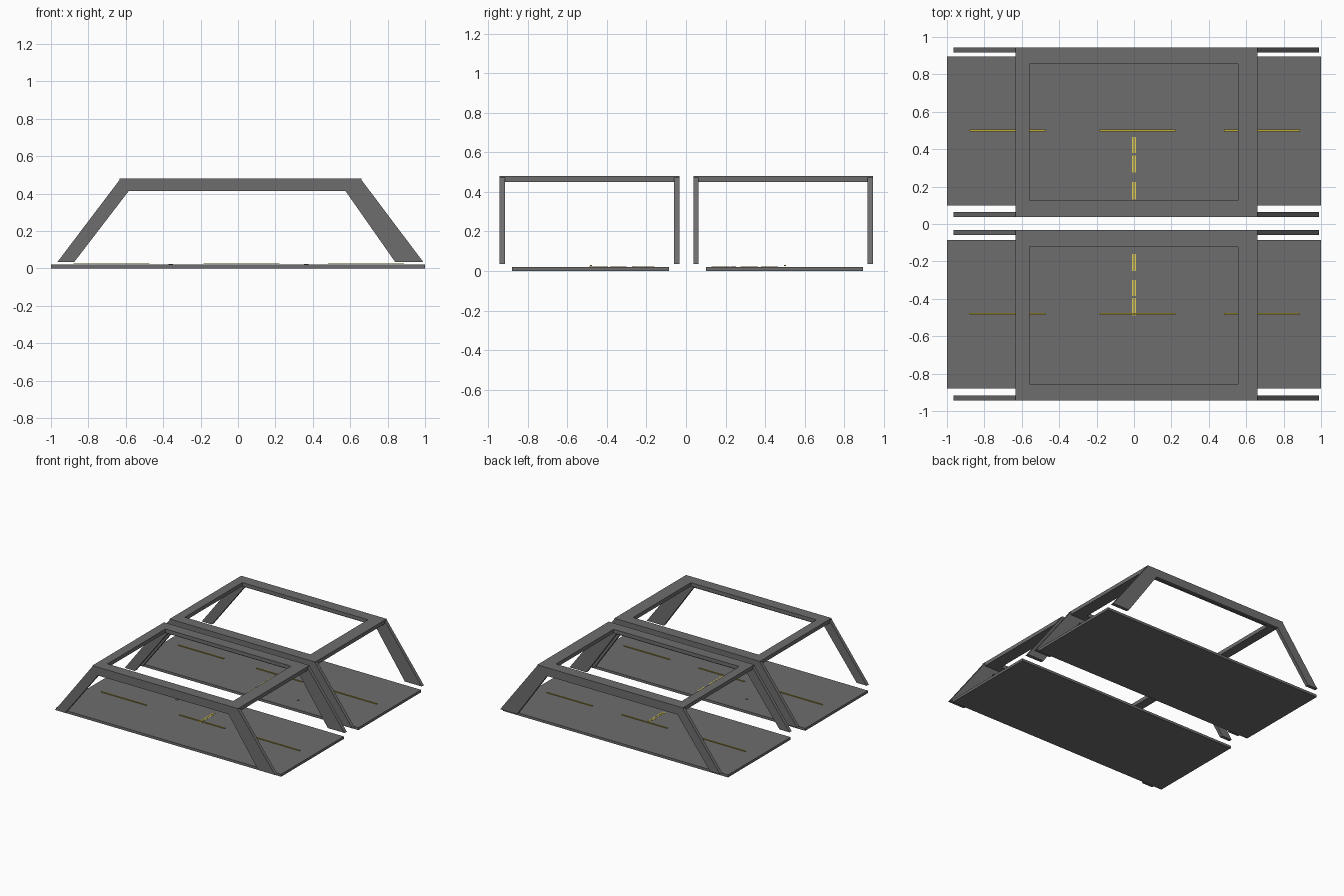
import bpy, bmesh, math

if "Cube" in bpy.data.objects:
    bpy.data.objects.remove(bpy.data.objects["Cube"])


def material(name, rgb):
    m = bpy.data.materials.new(name)
    m.diffuse_color = (*rgb, 1)
    m.use_nodes = True
    m.node_tree.nodes["Principled BSDF"].inputs["Base Color"].default_value = m.diffuse_color
    return m


GREY = material("asphalt grey", (0.155, 0.155, 0.155))
GOLD = material("line gold", (0.55, 0.42, 0.03))
YELLOW = material("line yellow", (0.75, 0.62, 0.08))


def finish(name, bm, mat):
    bmesh.ops.recalc_face_normals(bm, faces=bm.faces)
    me = bpy.data.meshes.new(name)
    bm.to_mesh(me)
    bm.free()
    me.materials.append(mat)
    ob = bpy.data.objects.new(name, me)
    bpy.context.collection.objects.link(ob)
    return ob


def box(name, x0, x1, y0, y1, z0, z1, mat):
    bm = bmesh.new()
    bmesh.ops.create_cube(bm, size=1)
    for v in bm.verts:
        v.co = (x1 if v.co.x > 0 else x0, y1 if v.co.y > 0 else y0, z1 if v.co.z > 0 else z0)
    return finish(name, bm, mat)


def extrude(name, pts, vec, mat):
    bm = bmesh.new()
    f = bm.faces.new([bm.verts.new(p) for p in pts])
    g = bmesh.ops.extrude_face_region(bm, geom=[f])["geom"]
    bmesh.ops.translate(bm, vec=vec, verts=[v for v in g if isinstance(v, bmesh.types.BMVert)])
    return finish(name, bm, mat)


# side arch outline in x, z
ARCH = [(-0.965, 0.035), (-0.628, 0.48), (0.655, 0.48), (0.99, 0.035),
        (0.84, 0.035), (0.575, 0.413), (-0.585, 0.413), (-0.875, 0.035)]


def top_ring(name, y0, y1, iy0, iy1):
    # flat rectangular rim with an open middle
    bm = bmesh.new()
    o = [(-0.634, y0), (0.66, y0), (0.66, y1), (-0.634, y1)]
    i = [(-0.56, iy0), (0.556, iy0), (0.556, iy1), (-0.56, iy1)]
    rings = [[bm.verts.new((x, y, z)) for x, y in loop]
             for loop, z in ((o, 0.48), (i, 0.48), (i, 0.45), (o, 0.45))]
    for a in range(4):
        r, s = rings[a], rings[(a + 1) % 4]
        for k in range(4):
            n = (k + 1) % 4
            bm.faces.new((r[k], r[n], s[n], s[k]))
    return finish(name, bm, GREY)


# per bay: floor, frame, opening, dash row, centre dashes, stud position
BAYS = [
    ("front", (-0.88, -0.085), (-0.943, -0.033), (-0.855, -0.122), -0.48,
     [(-0.25, -0.16), (-0.385, -0.30), (-0.49, -0.395)], (-0.36, -0.26)),
    ("back", (0.10, 0.895), (0.037, 0.945), (0.125, 0.855), 0.50,
     [(0.13, 0.225), (0.275, 0.365), (0.38, 0.465)], (0.365, 0.24)),
]

for bay, fl, fr, op, row, dashes, stud in BAYS:
    box(bay + "_floor", -1, 1, *fl, 0, 0.02, GREY)
    # two side arches and the rim joining them
    for side, y in (("near", fr[0]), ("far", fr[1] - 0.027)):
        extrude(f"{bay}_{side}_arch", [(x, y, z) for x, z in ARCH], (0, 0.027, 0), GREY)
    top_ring(bay + "_top_rim", *fr, *op)
    # long lane dashes
    for n, x in enumerate((-0.677, 0.018, 0.685)):
        box(f"{bay}_lane_dash_{n}", x - 0.203, x + 0.203, row - 0.005, row + 0.005, 0.026, 0.03, GOLD)
    # double centre dashes
    for n, (a, b) in enumerate(dashes):
        for s in (-1, 1):
            box(f"{bay}_centre_dash_{n}_{s}", s * 0.007 - 0.004, s * 0.007 + 0.004, a, b, 0.019, 0.0215, YELLOW)
    # small floor stud
    c = [(stud[0] + 0.012 * math.cos(t * math.pi / 6), stud[1] + 0.012 * math.sin(t * math.pi / 6), 0.015)
         for t in range(12)]
    extrude(bay + "_floor_stud", c, (0, 0, 0.008), GREY)
